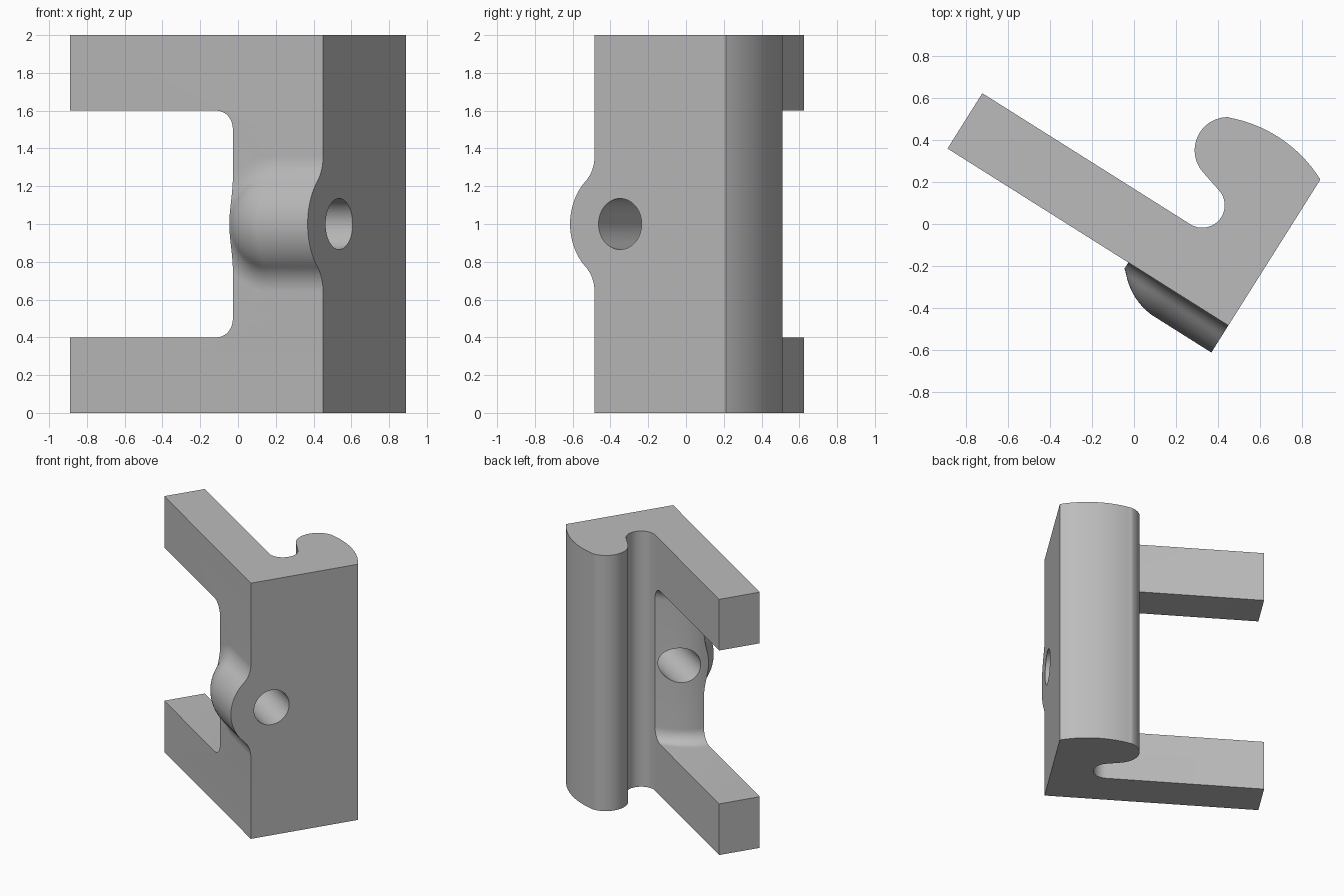
import bpy, bmesh, math
from mathutils import Matrix, Vector

cube = bpy.data.objects.get("Cube")
if cube:
    bpy.data.objects.remove(cube, do_unlink=True)

grey = bpy.data.materials.new("plain_grey")
grey.use_nodes = True
grey.diffuse_color = (0.5, 0.5, 0.5, 1)
grey.node_tree.nodes["Principled BSDF"].inputs["Base Color"].default_value = (0.5, 0.5, 0.5, 1)

# Part frame: s runs along the arms, t across their thickness
TURN = math.atan2(-0.533, 0.846)
FRAME = Matrix.Translation((-0.89, 0.36, 0)) @ Matrix.Rotation(TURN, 4, "Z")
LENGTH, THICK, AXIS = 1.584, 0.312, 0.16


def arc(cx, cy, r, a0, a1, n):
    angles = [math.radians(a0 + (a1 - a0) * i / n) for i in range(n + 1)]
    return [(cx + r * math.cos(a), cy + r * math.sin(a)) for a in angles]


def loft(name, rings):
    """Closed solid through rings of equal point count."""
    bm = bmesh.new()
    loops = [[bm.verts.new(FRAME @ Vector(p)) for p in ring] for ring in rings]
    n = len(loops[0])
    for a, b in zip(loops, loops[1:]):
        for i in range(n):
            j = (i + 1) % n
            bm.faces.new((a[i], a[j], b[j], b[i]))
    bm.faces.new(loops[0])
    bm.faces.new(loops[-1])
    bmesh.ops.recalc_face_normals(bm, faces=bm.faces)
    mesh = bpy.data.meshes.new(name)
    bm.to_mesh(mesh)
    bm.free()
    mesh.materials.append(grey)
    obj = bpy.data.objects.new(name, mesh)
    bpy.context.collection.objects.link(obj)
    return obj


# Hooked plate profile, extruded to full height
profile = [(0, 0), (LENGTH, 0)]
profile += arc(1.301, 0.235, 0.653, 64.3, 111.5, 24)
profile += arc(1.136, 0.706, 0.158, 121, 253.8, 24)
profile += arc(1.173, 0.419, 0.107, 73.8, -90, 24)
profile += [(0, THICK)]
body = loft("hooked_bracket", [[(s, t, z) for s, t in profile] for z in (0, 2)])

# Round-ended boss with a concave blend into the plate
R, BLEND, END = 0.313, 0.18, 1.27
turn = math.acos((AXIS + BLEND) / (R + BLEND))
reach = (R + BLEND) * math.sin(turn)
section = []
for i in range(1, 13):
    a = turn * i / 12
    section.append((R * math.sin(a), AXIS - R * math.cos(a)))
for i in range(1, 11):
    a = turn * (1 - i / 10)
    section.append((reach - BLEND * math.sin(a), BLEND * math.cos(a) - BLEND))
section.append((reach, 0.06))


def boss_ring(d, t):
    pts = [(LENGTH, t, 1 + d)]
    pts += [(s, t, z) for s, z in arc(END, 1, d, 90, 270, 32)]
    return pts + [(LENGTH, t, 1 - d)]


boss = loft("boss", [boss_ring(d, t) for d, t in section])

# Opening between the arms, its inner wall easing back toward the groove
def window_ring(t, edge):
    r = 0.1
    pts = [(-0.3, t, 0.4)]
    pts += [(s, t, z) for s, z in arc(edge - r, 0.4 + r, r, -90, 0, 10)]
    pts += [(s, t, z) for s, z in arc(edge - r, 1.6 - r, r, 0, 90, 10)]
    return pts + [(-0.3, t, 1.6)]


rings = [window_ring(-0.4, 1.02)]
for i in range(13):
    f = i / 12
    rings.append(window_ring(THICK * f, 1.02 + 0.155 * f ** 2))
rings.append(window_ring(0.36, 1.175))
window = loft("window_cutter", rings)

# Bolt hole along the boss axis
hole = loft("hole_cutter", [[(s, t, z) for t, z in arc(AXIS, 1, 0.135, 0, 352.5, 47)]
                            for s in (0.7, 1.8)])

for tool, operation in ((boss, "UNION"), (window, "DIFFERENCE"), (hole, "DIFFERENCE")):
    mod = body.modifiers.new(tool.name, "BOOLEAN")
    mod.operation, mod.solver, mod.object = operation, "EXACT", tool
    bpy.ops.object.select_all(action="DESELECT")
    bpy.context.view_layer.objects.active = body
    body.select_set(True)
    bpy.ops.object.modifier_apply(modifier=mod.name)
    bpy.data.objects.remove(tool, do_unlink=True)

bpy.ops.object.shade_smooth_by_angle(angle=math.radians(30))
